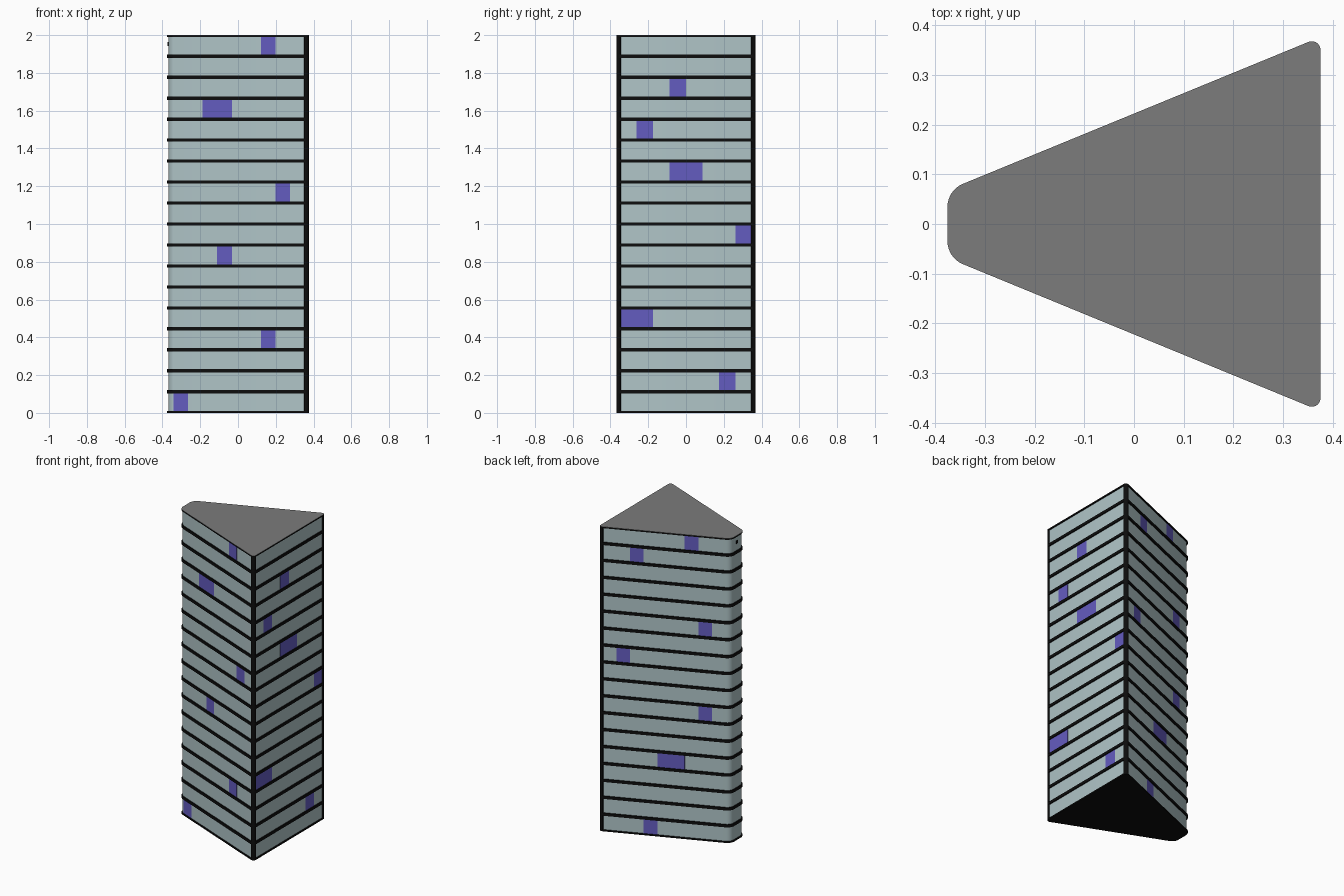
import bpy, bmesh, math
from mathutils import Vector

if "Cube" in bpy.data.objects:
    bpy.data.objects.remove(bpy.data.objects["Cube"])

H, FLOORS = 2.0, 18
STEP = H / FLOORS
SLAB = 0.018      # slab thickness
INSET = 0.007     # glass set back behind the slab edges
XR = 0.375
A = Vector((-XR, -0.068))   # sharp plan corners, counter-clockwise
B = Vector((XR, -0.376))
C = Vector((XR, 0.376))
D = Vector((-XR, 0.068))
R_LEFT, R_RIGHT = 0.05, 0.0175


def material(name, rgb):
    m = bpy.data.materials.new(name)
    m.diffuse_color = (*rgb, 1)
    m.use_nodes = True
    m.node_tree.nodes["Principled BSDF"].inputs["Base Color"].default_value = m.diffuse_color
    return m


BLACK = material("black", (0.004, 0.004, 0.004))
GLASS = material("pale_glass", (0.434, 0.558, 0.575))
PURPLE = material("purple", (0.127, 0.107, 0.53))
GREY = material("roof_grey", (0.2, 0.2, 0.2))


def fillet(prev, p, nxt, r, n=8):
    """Arc points rounding corner p."""
    u, v = (prev - p).normalized(), (nxt - p).normalized()
    half = u.angle(v) / 2
    c = p + (u + v).normalized() * (r / math.sin(half))
    t = r / math.tan(half)
    s, e = p + u * t - c, p + v * t - c
    a0, sweep = math.atan2(s.y, s.x), math.pi - 2 * half
    return [c + Vector((math.cos(a0 + sweep * i / n), math.sin(a0 + sweep * i / n))) * r
            for i in range(n + 1)]


def offset_corners(d):
    """Plan corners moved inward by d."""
    pts, out = [A, B, C, D], []
    for i, p in enumerate(pts):
        u = (pts[i - 1] - p).normalized()
        v = (pts[(i + 1) % 4] - p).normalized()
        out.append(p + (u + v).normalized() * (d / math.sin(u.angle(v) / 2)))
    return out


def outline(d=0.0):
    pts = offset_corners(d)
    out = []
    for i, p in enumerate(pts):
        r = (R_LEFT if i in (0, 3) else R_RIGHT) - d
        out += fillet(pts[i - 1], p, pts[(i + 1) % 4], r)
    return out


def prism(bm, pts, z0, z1):
    lo = [bm.verts.new((p.x, p.y, z0)) for p in pts]
    hi = [bm.verts.new((p.x, p.y, z1)) for p in pts]
    bm.faces.new(lo[::-1])
    bm.faces.new(hi)
    n = len(pts)
    for i in range(n):
        j = (i + 1) % n
        bm.faces.new((lo[i], lo[j], hi[j], hi[i]))


def build(name, prisms, mat, smooth=True):
    bm = bmesh.new()
    for pts, z0, z1 in prisms:
        prism(bm, pts, z0, z1)
    bmesh.ops.recalc_face_normals(bm, faces=bm.faces)
    me = bpy.data.meshes.new(name)
    bm.to_mesh(me)
    bm.free()
    me.materials.append(mat)
    ob = bpy.data.objects.new(name, me)
    bpy.context.collection.objects.link(ob)
    if smooth:
        bpy.ops.object.select_all(action='DESELECT')
        ob.select_set(True)
        bpy.context.view_layer.objects.active = ob
        bpy.ops.object.shade_smooth_by_angle(angle=math.radians(30))
    return ob


TOP = H - 0.001

# Glass body
build("glass_walls", [(outline(INSET), 0.004, H - 0.004)], GLASS)

# Floor slabs, half thickness at the base and roof
build("floor_slabs", [(outline(), max(0, k * STEP - SLAB / 2), min(TOP, k * STEP + SLAB / 2))
                      for k in range(FLOORS + 1)], BLACK)

# Roof sheet
build("roof", [(outline(), TOP, H)], GREY)

# Black posts on the two sharp corners
posts = [(fillet(a, p, b, R_RIGHT) + [p + ((a - p).normalized() + (b - p).normalized()) * 0.04],
          0, TOP) for a, p, b in ((A, B, C), (B, C, D))]
build("corner_posts", posts, BLACK)


# Purple window panels: (floor, first cell, cell count)
def panels(name, start, end, cells, layout):
    along = (end - start).normalized()
    out = Vector((along.y, -along.x))
    items = []
    for floor, first, count in layout:
        p = start.lerp(end, first / cells)
        q = start.lerp(end, (first + count) / cells)
        pts = [p - out * (INSET + 0.004), p - out * (INSET - 0.001),
               q - out * (INSET - 0.001), q - out * (INSET + 0.004)]
        items.append((pts, floor * STEP + SLAB / 2 - 0.001, (floor + 1) * STEP - SLAB / 2 + 0.001))
    build(name, items, PURPLE, smooth=False)


plan = outline()   # nine points per corner; straight walls lie between them
panels("front_panels", plan[8], plan[9], 9,
       [(0, 0, 1), (3, 6, 1), (7, 3, 1), (10, 7, 1), (14, 2, 2), (17, 6, 1)])
panels("right_panels", plan[17], plan[18], 8,
       [(1, 6, 1), (4, 0, 2), (8, 7, 1), (11, 3, 2), (13, 1, 1), (15, 3, 1)])
panels("back_panels", plan[26], plan[27], 9,
       [(0, 3, 1), (4, 4, 2), (7, 7, 1), (10, 1, 1), (12, 7, 1), (16, 2, 1), (17, 6, 1)])

# Small dark vent high on the narrow end
build("end_vent", [([Vector((x, y)) for x, y in
                     ((-0.372, -0.006), (-0.36, -0.006), (-0.36, 0.006), (-0.372, 0.006))],
                    1.943, 1.963)], BLACK, smooth=False)
